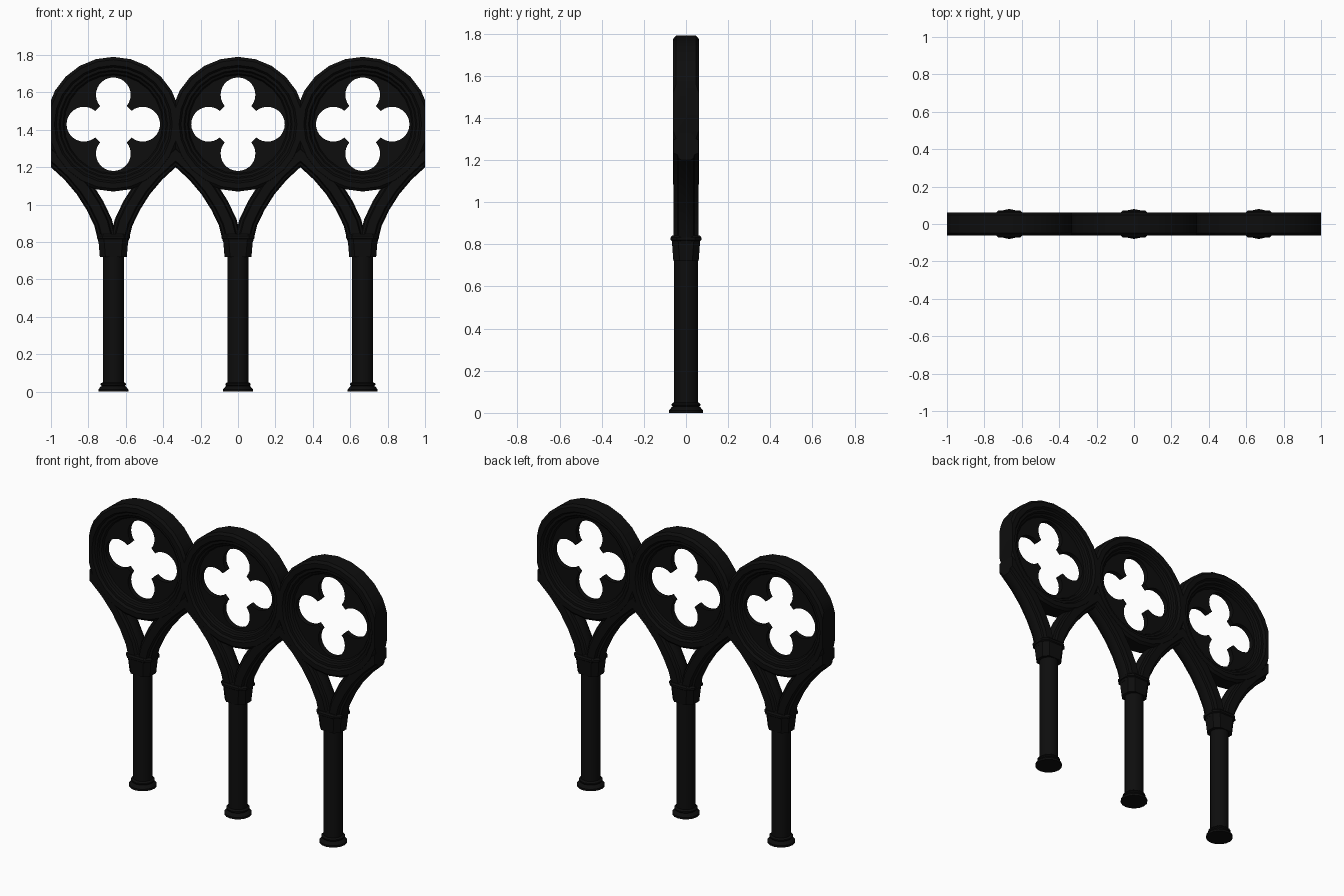
import bpy, bmesh
from math import sin, cos, pi, radians
from mathutils import Vector

if "Cube" in bpy.data.objects:
    bpy.data.objects.remove(bpy.data.objects["Cube"], do_unlink=True)

SPACING = 2 / 3          # distance between columns
HALF = SPACING / 2       # each bay is trimmed to this half width
EYE = 1.43               # height of the roundel centre

BLACK = (0.004, 0.004, 0.004, 1)
stone = bpy.data.materials.new("black stone")
stone.use_nodes = True
stone.diffuse_color = BLACK
stone.node_tree.nodes["Principled BSDF"].inputs["Base Color"].default_value = BLACK


def loft(bm, sections, wrap=False):
    """Skin a list of closed sections, capped unless wrapped into a loop."""
    rows = [[bm.verts.new(p) for p in s] for s in sections]
    n = len(rows[0])
    pairs = list(zip(rows, rows[1:])) + ([(rows[-1], rows[0])] if wrap else [])
    for a, b in pairs:
        for i in range(n):
            j = (i + 1) % n
            bm.faces.new((a[i], a[j], b[j], b[i]))
    if not wrap:
        bm.faces.new(rows[0])
        bm.faces.new(rows[-1])


def trim(bm):
    """Cut flat at both sides of the bay and close the cuts."""
    for side in (-1, 1):
        cut = bmesh.ops.bisect_plane(
            bm, geom=bm.verts[:] + bm.edges[:] + bm.faces[:],
            plane_co=(side * HALF, 0, 0), plane_no=(side, 0, 0), clear_outer=True)
        edges = [e for e in cut["geom_cut"] if isinstance(e, bmesh.types.BMEdge)]
        if edges:
            bmesh.ops.edgeloop_fill(bm, edges=edges)


def place(bm, name):
    """Finish one mesh and repeat it over the three bays."""
    bmesh.ops.recalc_face_normals(bm, faces=bm.faces[:])
    mesh = bpy.data.meshes.new(name)
    bm.to_mesh(mesh)
    bm.free()
    mesh.materials.append(stone)
    mesh.shade_smooth()
    mesh.set_sharp_from_angle(angle=radians(32))
    for label, x in (("right", -SPACING), ("middle", 0), ("left", SPACING)):
        ob = bpy.data.objects.new(f"{label}_{name}", mesh)
        ob.location.x = x
        bpy.context.collection.objects.link(ob)


def turned(name, profile, sides=16):
    bm = bmesh.new()
    loft(bm, [[(r * cos(2 * pi * i / sides), r * sin(2 * pi * i / sides), z)
               for i in range(sides)] for r, z in profile])
    place(bm, name)


# Column base and shaft
turned("base", [(0.08, 0), (0.08, 0.012), (0.068, 0.027), (0.062, 0.03),
                (0.068, 0.036), (0.068, 0.043), (0.058, 0.05)])
turned("shaft", [(0.056, 0.03), (0.056, 0.75)])

# Capital: chamfered block flaring to a thin lip
bm = bmesh.new()
sections = []
for w, d, z in ((0.072, 0.06, 0.72), (0.08, 0.067, 0.815), (0.088, 0.073, 0.82),
                (0.088, 0.073, 0.832), (0.08, 0.066, 0.842)):
    c = 0.03
    sections.append([(w, c - d, z), (w, d - c, z), (w - c, d, z), (c - w, d, z),
                     (-w, d - c, z), (-w, c - d, z), (c - w, -d, z), (w - c, -d, z)])
loft(bm, sections)
place(bm, "capital")

# Curved branches: a moulded bar swept along each side, mirrored
path = [Vector(p) for p in ((0.032, 0.815), (0.055, 0.905), (0.098, 0.995),
                            (0.155, 1.085), (0.225, 1.168), (0.3, 1.237), (0.43, 1.345))]
half_bar = [(0.05, 0.022), (0.042, 0.036), (0.03, 0.04), (0.024, 0.06)]
bar = half_bar + [(-u, v) for u, v in reversed(half_bar)]
bar += [(-u, -v) for u, v in half_bar] + [(u, -v) for u, v in reversed(half_bar)]
bm = bmesh.new()
for side in (-1, 1):
    sections = []
    for i, p in enumerate(path):
        t = (path[min(i + 1, len(path) - 1)] - path[max(i - 1, 0)]).normalized()
        sections.append([(side * (p.x + t.y * u), v, p.y - t.x * u) for u, v in bar])
    loft(bm, sections)
trim(bm)
place(bm, "branches")

# Roundel rim: stepped moulding turned about the y axis
front = [(0.262, 0.014), (0.27, 0.028), (0.283, 0.034), (0.29, 0.046),
         (0.305, 0.046), (0.315, 0.061), (0.345, 0.061), (0.36, 0.048)]
rim = [(r, -y) for r, y in front] + [(r, y) for r, y in reversed(front)]
bm = bmesh.new()
loft(bm, [[(r * sin(2 * pi * i / 24), y, EYE + r * cos(2 * pi * i / 24))
           for r, y in rim] for i in range(24)], wrap=True)
trim(bm)
place(bm, "roundel_rim")

# Pierced panel: four lobes with blunt cusps, joined out to the rim
STEPS = 20
bm = bmesh.new()
sections = []
for lobe in range(4):
    axis = lobe * pi / 2
    for k in range(STEPS + 1):
        s = 2 * k / STEPS - 1
        a = axis + s * radians(130)
        x = 0.157 * cos(axis) + 0.093 * cos(a)
        z = 0.157 * sin(axis) + 0.093 * sin(a)
        b = axis + s * radians(43)
        X, Z = 0.275 * cos(b), 0.275 * sin(b)
        sections.append([(x, -0.016, EYE + z), (X, -0.016, EYE + Z),
                         (X, 0.016, EYE + Z), (x, 0.016, EYE + z)])
loft(bm, sections, wrap=True)
place(bm, "quatrefoil_panel")
